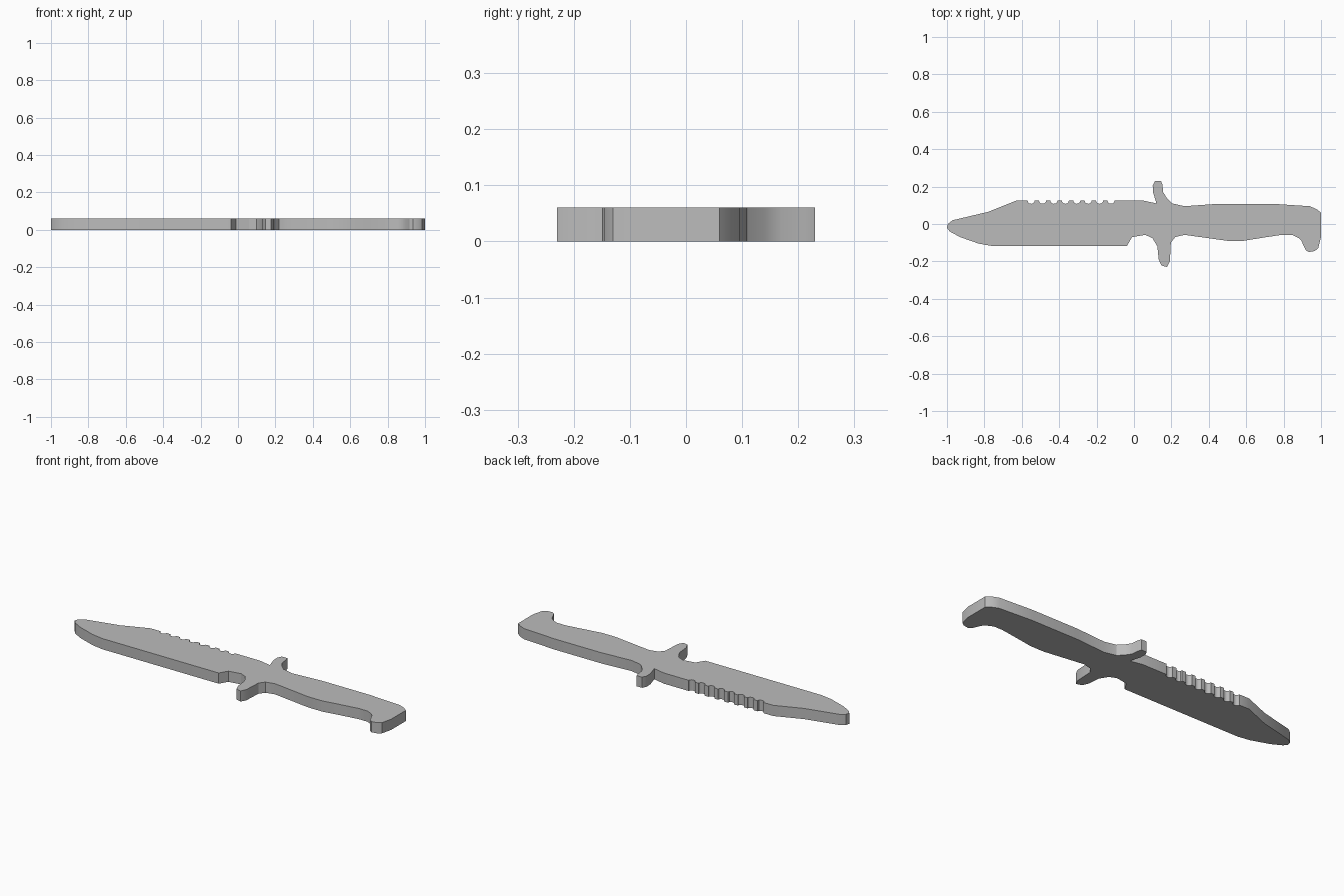
import bpy
import bmesh
import math

THICKNESS = 0.06

if "Cube" in bpy.data.objects:
    bpy.data.objects.remove(bpy.data.objects["Cube"], do_unlink=True)


def make_material(name, rgb):
    material = bpy.data.materials.new(name)
    material.use_nodes = True
    colour = (*rgb, 1)
    material.diffuse_color = colour
    material.node_tree.nodes["Principled BSDF"].inputs["Base Color"].default_value = colour
    return material


def scallops(first, spacing, count, radius, top, depth, steps):
    """Row of round notches cut down from a straight spine."""
    points = []
    for notch in range(count):
        centre = first + notch * spacing
        for step in range(steps + 1):
            angle = math.pi * step / steps
            points.append((centre - radius * math.cos(angle),
                           top - depth * math.sin(angle)))
    return points


def extrude_outline(name, outline, height, material):
    """Flat plate standing on the ground, made from a closed outline."""
    bm = bmesh.new()
    base = bm.faces.new([bm.verts.new((x, y, 0)) for x, y in outline])
    result = bmesh.ops.extrude_face_region(bm, geom=[base], use_keep_orig=True)
    lifted = [item for item in result["geom"] if isinstance(item, bmesh.types.BMVert)]
    bmesh.ops.translate(bm, verts=lifted, vec=(0, 0, height))
    bmesh.ops.recalc_face_normals(bm, faces=bm.faces)
    mesh = bpy.data.meshes.new(name)
    bm.to_mesh(mesh)
    bm.free()
    mesh.materials.append(material)
    plate = bpy.data.objects.new(name, mesh)
    bpy.context.collection.objects.link(plate)
    return plate


# Outline sections, running clockwise from the blade tip
blade_spine = [(-1, -.02), (-.995, 0), (-.97, .02), (-.78, .065), (-.63, .125)]
saw_teeth = scallops(first=-.55, spacing=.061, count=8, radius=.019,
                     top=.125, depth=.017, steps=6)
blade_heel = [(.05, .125), (.12, .11)]
rear_guard = [(.102, .17), (.1, .205), (.112, .23), (.145, .23), (.152, .21),
              (.156, .17), (.175, .14), (.205, .11), (.27, .095)]
handle_back = [(.45, .108), (.74, .108), (.94, .095), (.975, .08), (1, .06)]
pommel_hook = [(1, -.07), (.985, -.13), (.965, -.145), (.935, -.15), (.918, -.14),
               (.895, -.09), (.88, -.075), (.845, -.058), (.79, -.058)]
handle_grip = [(.69, -.073), (.585, -.09), (.5, -.09), (.27, -.058)]
front_guard = [(.22, -.07), (.197, -.1), (.192, -.2), (.177, -.23), (.147, -.222),
               (.132, -.19), (.125, -.12), (.098, -.075), (.06, -.058), (-.01, -.07)]
cutting_edge = [(-.038, -.117), (-.76, -.117), (-.83, -.105), (-.93, -.07), (-.985, -.04)]

outline = (blade_spine + saw_teeth + blade_heel + rear_guard + handle_back
           + pommel_hook + handle_grip + front_guard + cutting_edge)

# One solid plate: blade, guard and handle share a single silhouette
knife = extrude_outline("knife_plate", outline, THICKNESS,
                        make_material("plain grey", (.5, .5, .5)))

# Smooth the shallow curves of the rim while the flat faces keep crisp borders
bpy.ops.object.select_all(action="DESELECT")
knife.select_set(True)
bpy.context.view_layer.objects.active = knife
bpy.ops.object.shade_smooth_by_angle(angle=math.radians(30))
